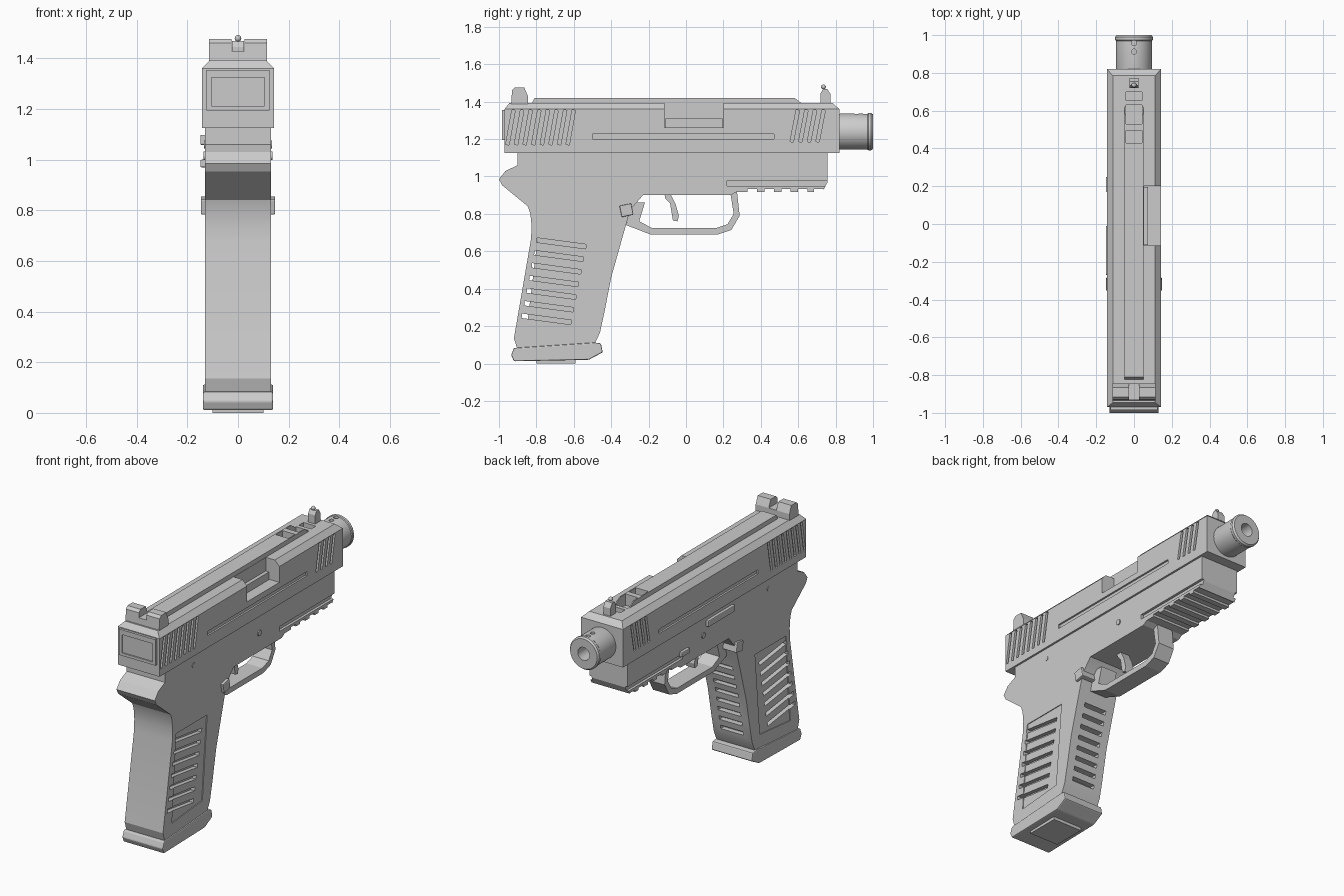
import bpy, bmesh, math
from mathutils import Vector, Matrix

if "Cube" in bpy.data.objects:
    bpy.data.objects.remove(bpy.data.objects["Cube"])


def finish(name, bm, smooth=None):
    bmesh.ops.recalc_face_normals(bm, faces=bm.faces)
    me = bpy.data.meshes.new(name)
    bm.to_mesh(me)
    bm.free()
    ob = bpy.data.objects.new(name, me)
    bpy.context.collection.objects.link(ob)
    if smooth:
        shade(ob, smooth)
    return ob


def select(ob):
    bpy.ops.object.select_all(action='DESELECT')
    ob.select_set(True)
    bpy.context.view_layer.objects.active = ob


def shade(ob, deg):
    select(ob)
    bpy.ops.object.shade_smooth_by_angle(angle=math.radians(deg))


def prisms(name, *parts, bevel=0):
    """Each part is a (y, z) side profile extruded from x0 to x1."""
    bm = bmesh.new()
    for pts, x0, x1 in parts:
        f = bm.faces.new([bm.verts.new((x0, y, z)) for y, z in pts])
        ext = bmesh.ops.extrude_face_region(bm, geom=[f])
        bmesh.ops.translate(bm, vec=(x1 - x0, 0, 0),
                            verts=[v for v in ext['geom'] if isinstance(v, bmesh.types.BMVert)])
    bmesh.ops.recalc_face_normals(bm, faces=bm.faces)
    if bevel:
        bmesh.ops.bevel(bm, geom=bm.edges[:], offset=bevel, segments=2, profile=0.5, affect='EDGES')
    return finish(name, bm)


def rect(y0, y1, z0, z1):
    return [(y0, z0), (y1, z0), (y1, z1), (y0, z1)]


def bar(a, b, w):
    a, b = Vector(a), Vector(b)
    d = (b - a).normalized()
    n = Vector((-d.y, d.x)) * w / 2
    return [tuple(p) for p in (a - n, b - n, b + n, a + n)]


def both(pts, x0, x1):
    return [(pts, x0, x1), (pts, -x1, -x0)]


def cylinder(name, loc, r, depth, axis, seg=20):
    bm = bmesh.new()
    rot = Matrix.Rotation(math.pi / 2, 4, axis) if axis != 'Z' else Matrix()
    bmesh.ops.create_cone(bm, cap_ends=True, segments=seg, radius1=r, radius2=r, depth=depth,
                          matrix=Matrix.Translation(loc) @ rot)
    return finish(name, bm, 40)


def cut(ob, cutter, keep=False):
    cutter.hide_render = True
    m = ob.modifiers.new("cut", 'BOOLEAN')
    m.operation, m.solver, m.object = 'DIFFERENCE', 'EXACT', cutter
    select(ob)
    bpy.ops.object.modifier_apply(modifier=m.name)
    if not keep:
        bpy.data.objects.remove(cutter)


# slide: box with a chamfered top
bm = bmesh.new()
rings = [[bm.verts.new((sx * x, y, z)) for sx, y in ((-1, y0), (1, y0), (1, y1), (-1, y1))]
         for x, y0, y1, z in ((.143, -.97, .82, 1.125), (.143, -.97, .82, 1.36), (.112, -.945, .785, 1.392))]
bm.faces.new(rings[0])
bm.faces.new(rings[2])
for lo, hi in zip(rings, rings[1:]):
    for i in range(4):
        j = (i + 1) % 4
        bm.faces.new((lo[i], lo[j], hi[j], hi[i]))
slide = finish("slide", bm)
rib = prisms("slide_top_rib", ([(-.83, 1.38), (-.81, 1.42), (.58, 1.42), (.635, 1.38)], -.05, .05))

# slide serrations, long side groove, ejection port and top windows
marks = []
for i in range(8):
    y = -.955 + i * .046
    marks += both(bar((y, 1.17), (y + .033, 1.355), .018), .13, .2)
for i in range(4):
    y = .565 + i * .046
    marks += both(bar((y, 1.185), (y + .033, 1.355), .018), .13, .2)
marks += both(rect(-.5, .47, 1.2, 1.226), .132, .2)
cut(slide, prisms("cutter", *marks))
cut(slide, prisms("cutter", (rect(-.115, .2, 1.262, 1.5), .052, .2)))
windows = prisms("cutter", *[(rect(a, b, 1.35, 1.5), -.043, .043)
                             for a, b in ((.43, .495), (.53, .63), (.655, .7))])
cut(slide, windows, keep=True)
cut(rib, windows)
prisms("chamber_block", ([(-.11, 1.25), (.195, 1.25), (.195, 1.31), (-.11, 1.31)], .04, .075))

# rear plate with recessed centre
plate = prisms("slide_rear_plate", (rect(-.985, -.965, 1.195, 1.355), -.125, .125))
cut(plate, prisms("cutter", (rect(-1.1, -.977, 1.212, 1.325), -.105, .105)))

# sights
sight = prisms("rear_sight", ([(-.935, 1.385), (-.93, 1.46), (-.915, 1.476), (-.865, 1.476),
                               (-.845, 1.43), (-.845, 1.385)], -.115, .115))
cut(sight, prisms("cutter", (rect(-1, -.8, 1.43, 1.6), -.026, .026)))
prisms("front_sight", ([(.72, 1.385), (.72, 1.445), (.733, 1.468), (.755, 1.468),
                        (.773, 1.44), (.773, 1.385)], -.024, .024))
bm = bmesh.new()
bmesh.ops.create_uvsphere(bm, u_segments=16, v_segments=10, radius=.013,
                          matrix=Matrix.Translation((0, .735, 1.479)))
finish("front_sight_bead", bm, 40)

# muzzle device, turned around the bore axis
bm = bmesh.new()
prof = [(0, .8), (.09, .8), (.096, .825), (.096, .97), (.1, .975), (.1, .99), (.092, 1),
        (.04, 1), (.04, .86), (0, .86)]
vs = [bm.verts.new((r, y, 1.24)) for r, y in prof]
es = [bm.edges.new(p) for p in zip(vs, vs[1:])]
bmesh.ops.spin(bm, geom=vs + es, cent=(0, 0, 1.24), axis=(0, 1, 0), angle=2 * math.pi, steps=48)
bmesh.ops.remove_doubles(bm, verts=bm.verts, dist=.0005)
muzzle = finish("muzzle", bm)
for y in (.912, .958):
    cut(muzzle, cylinder("cutter", (0, y, 1.34), .014, .08, 'Z'))
shade(muzzle, 30)

# frame and grip
frame = prisms("frame", ([
    (-.9, 1.13), (-.9, 1.06), (-.965, 1.03), (-1, .985), (-.983, .953), (-.845, .84), (-.832, .8),
    (-.826, .74), (-.828, .67), (-.92, .135), (-.903, .08), (-.485, .112), (-.46, .165),
    (-.435, .28), (-.4, .46), (-.31, .78), (-.29, .83), (-.23, .9), (.24, .9), (.27, .918),
    (.73, .918), (.757, .97), (.757, 1.13)], -.131, .131))

# recessed grip panels, then slots through the side and front of the grip
panel = [(-.79, .702), (-.488, .702), (-.535, .19), (-.832, .163)]
cut(frame, prisms("cutter", *both(panel, .126, .2)))
slots = []
for i in range(7):
    t = i / 6
    slots.append((bar((-.797 - .08 * t, .66 - .405 * t), (-.535 - .08 * t, .625 - .405 * t), .024), -.2, .2))
for i in range(8):
    z = .215 + i * .063
    y = -.46 + (z - .165) * .2 if z < .46 else -.4 + (z - .46) * .28
    slots.append((bar((y - .035, z), (y + .06, z), .024), -.078, .078))
cut(frame, prisms("cutter", *slots))

# accessory rail: side grooves and cross slots
rail = both(rect(.22, .9, .948, .978), .115, .2)
rail += [(rect(y, y + .05, .85, .932), -.2, .2) for y in (.33, .42, .51, .6, .685)]
cut(frame, prisms("cutter", *rail))
shade(frame, 20)

# magazine with base pad
prisms("magazine", ([(-.787, .72), (-.4, .72), (-.5, .1), (-.862, .1)], -.1, .1))
prisms("magazine_base", ([(-.935, .045), (-.92, .083), (-.85, .088), (-.49, .112), (-.455, .108),
                          (-.445, .06), (-.52, .02), (-.92, .012)], -.139, .139), bevel=.006)
prisms("magazine_floor_plate", (rect(-.8, -.59, 0, .03), -.1, .1))

# trigger guard and trigger
outer = [(-.32, .74), (-.19, .69), (.17, .69), (.242, .714), (.287, .79), (.272, .925)]
inner = [(.235, .925), (.255, .8), (.222, .745), (.16, .724), (-.18, .724), (-.25, .76), (-.22, .86), (-.29, .86)]
prisms("trigger_guard", (outer + inner, -.055, .055))
prisms("trigger", ([(-.115, .91), (-.112, .885), (-.085, .855), (-.07, .765), (-.045, .76), (-.038, .79),
                    (-.055, .85), (-.085, .91)], -.03, .03))

# controls and pins
prisms("magazine_release", (bar((-.35, .813), (-.287, .826), .062), -.147, .147), bevel=.005)
prisms("slide_stop_lever", (rect(-.27, -.01, 1.058, 1.098), -.149, -.12), bevel=.005)
prisms("takedown_lever", (rect(.17, .25, .97, 1.0), -.149, -.12), bevel=.005)
cylinder("front_pin", (0, .02, 1.015), .017, .274, 'Y')
cylinder("rear_pin", (0, -.62, 1.06), .015, .268, 'Y')
